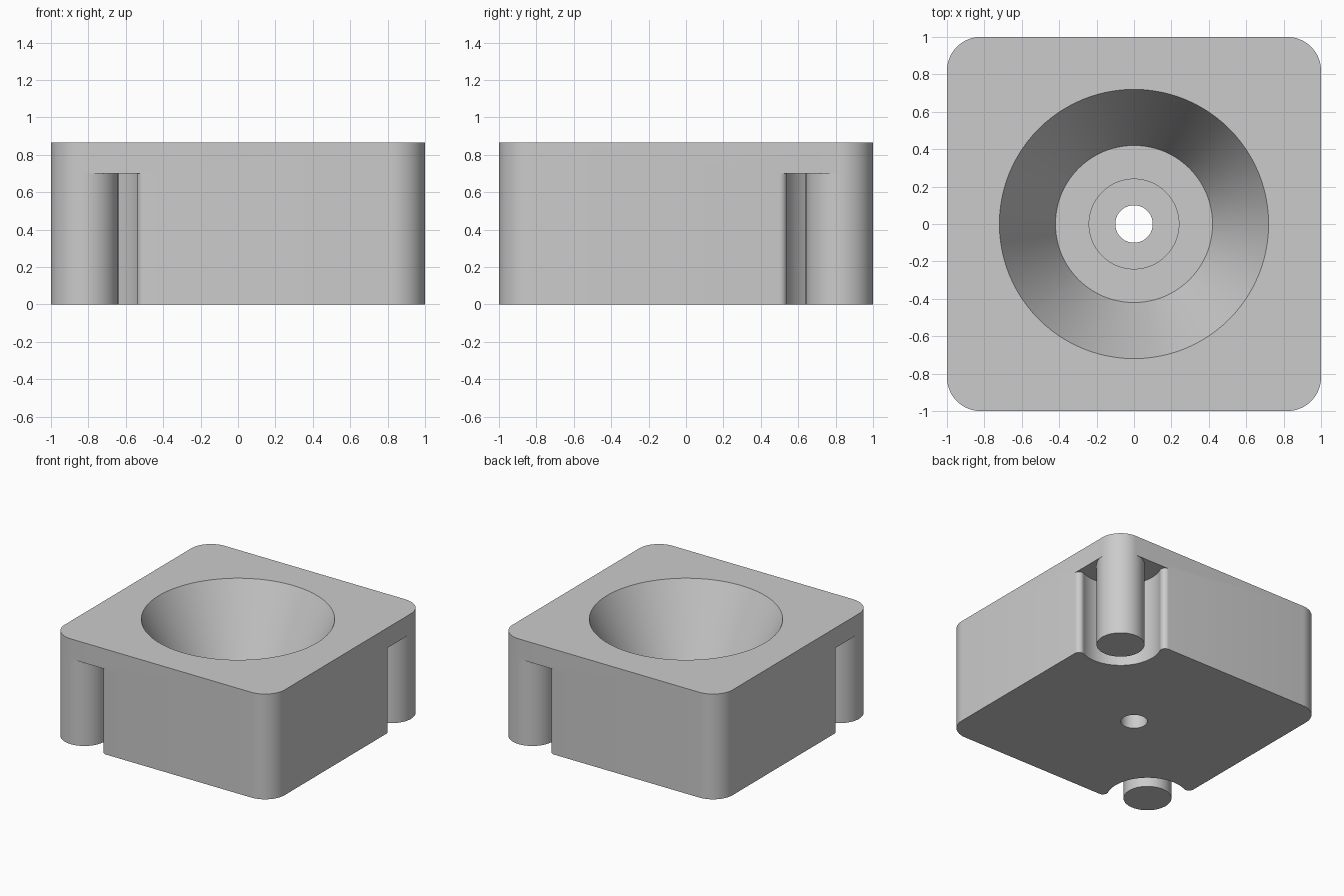
import bpy, bmesh, math
from math import sin, cos, pi

if "Cube" in bpy.data.objects:
    bpy.data.objects.remove(bpy.data.objects["Cube"])

HEIGHT, CEILING = 0.865, 0.70      # block top, roof of the corner recesses
CORNER = 0.18                      # corner rounding and pin radius
PIN = 1 - CORNER                   # pin centre offset
RECESS, EDGE = 0.31, 0.04          # recess radius and its rounded lips

grey = bpy.data.materials.new("light_grey")
grey.diffuse_color = (0.6, 0.6, 0.6, 1)
grey.use_nodes = True
grey.node_tree.nodes["Principled BSDF"].inputs["Base Color"].default_value = grey.diffuse_color


def arc(cx, cy, r, a0, a1, n):
    return [(cx + r * cos(a0 + (a1 - a0) * i / n),
             cy + r * sin(a0 + (a1 - a0) * i / n)) for i in range(n + 1)]


def loft(name, rings):
    """Closed solid through rings of equal point count."""
    bm = bmesh.new()
    loops = [[bm.verts.new(p) for p in ring] for ring in rings]
    n = len(loops[0])
    for a, b in zip(loops, loops[1:]):
        for i in range(n):
            j = (i + 1) % n
            bm.faces.new((a[i], a[j], b[j], b[i]))
    bm.faces.new(loops[0][::-1])
    bm.faces.new(loops[-1])
    bmesh.ops.recalc_face_normals(bm, faces=bm.faces)
    mesh = bpy.data.meshes.new(name)
    bm.to_mesh(mesh)
    bm.free()
    obj = bpy.data.objects.new(name, mesh)
    bpy.context.collection.objects.link(obj)
    mesh.materials.append(grey)
    return obj


def prism(name, outline, z0, z1):
    return loft(name, [[(x, y, z) for x, y in outline] for z in (z0, z1)])


def lathe(name, profile, n=96):
    return loft(name, [[(x, y, z) for x, y in arc(0, 0, r, 0, 2 * pi, n)[:-1]]
                       for r, z in profile])


def smooth(obj):
    bpy.ops.object.select_all(action='DESELECT')
    obj.select_set(True)
    bpy.context.view_layer.objects.active = obj
    bpy.ops.object.shade_smooth_by_angle(angle=math.radians(30))


# block with rounded corners
outline = []
for k, (sx, sy) in enumerate([(1, 1), (-1, 1), (-1, -1), (1, -1)]):
    outline += arc(sx * PIN, sy * PIN, CORNER, k * pi / 2, (k + 1) * pi / 2, 16)
block = prism("block", outline, 0, HEIGHT)

# conical bowl, stepped screw seat and through hole
cutters = [lathe("bowl_cutter", [(0.1, -0.1), (0.1, 0.12), (0.24, 0.12), (0.24, 0.24),
                                 (0.42, 0.24), (0.72, HEIGHT), (0.768, HEIGHT + 0.1)])]

# round recess with rounded lips around each pin
lip_x, lip_y = 1 - EDGE, 0.5
to_pin = math.atan2(PIN - lip_y, PIN - lip_x)
lip = arc(lip_x, lip_y, EDGE, 0, to_pin, 8)
hollow = arc(PIN, PIN, RECESS, to_pin - pi, -pi / 2 - (to_pin - pi / 2) - pi / 2 + pi / 2, 2)
start = to_pin - pi
hollow = arc(PIN, PIN, RECESS, start, -1.5 * pi - start, 32)[1:-1]
recess = [(1.2, 1.2), (1.2, lip_y)] + lip + hollow
recess += [(y, x) for x, y in reversed(lip)] + [(lip_y, 1.2)]
for s in (1, -1):
    cutters.append(prism("recess_cutter", [(s * x, s * y) for x, y in recess], -0.1, CEILING))

for cutter in cutters:
    mod = block.modifiers.new("cut", 'BOOLEAN')
    mod.operation, mod.solver, mod.object = 'DIFFERENCE', 'EXACT', cutter
    cutter.hide_render = True
    bpy.context.view_layer.objects.active = block
    bpy.ops.object.modifier_apply(modifier=mod.name)
    bpy.data.objects.remove(cutter)
smooth(block)

# corner pins hanging from the recess roofs
for s, name in ((-1, "front_pin"), (1, "back_pin")):
    pin = prism(name, arc(s * PIN, s * PIN, CORNER, 0, 2 * pi, 64)[:-1], 0, CEILING)
    smooth(pin)
